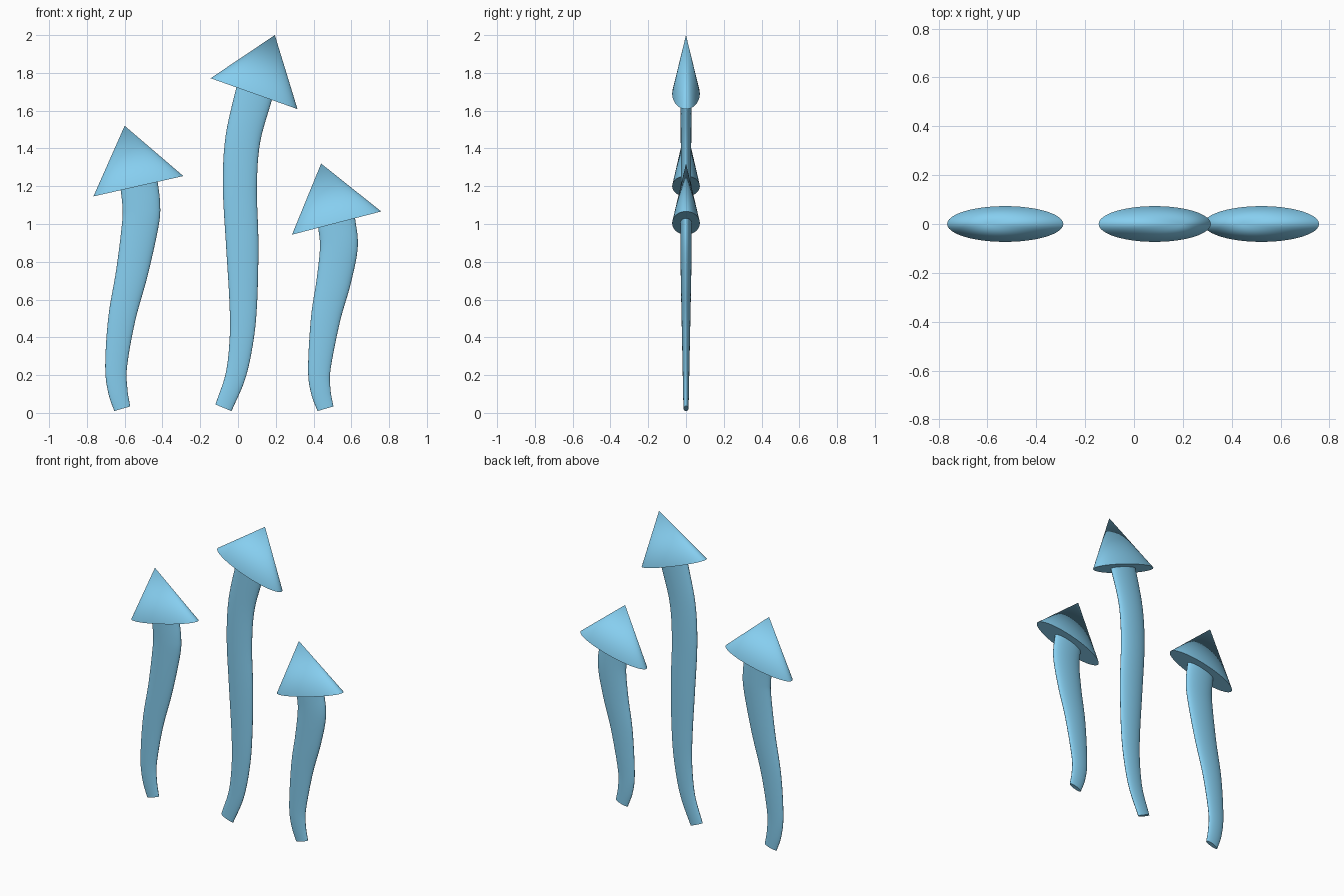
import bpy, bmesh, math
from mathutils import Vector

if "Cube" in bpy.data.objects:
    bpy.data.objects.remove(bpy.data.objects["Cube"])

FLAT = 0.3     # depth / width of everything
SIDES = 48

blue = bpy.data.materials.new("blue")
blue.diffuse_color = (0.24, 0.62, 0.87, 1)
blue.use_nodes = True
blue.node_tree.nodes["Principled BSDF"].inputs["Base Color"].default_value = blue.diffuse_color


def finish(name, bm):
    bmesh.ops.recalc_face_normals(bm, faces=bm.faces)
    me = bpy.data.meshes.new(name)
    bm.to_mesh(me)
    bm.free()
    ob = bpy.data.objects.new(name, me)
    bpy.context.collection.objects.link(ob)
    me.materials.append(blue)
    bpy.ops.object.select_all(action='DESELECT')
    ob.select_set(True)
    bpy.context.view_layer.objects.active = ob
    bpy.ops.object.shade_smooth_by_angle(angle=math.radians(40))


def ring(bm, x, z, direction, r):
    # flattened circle perpendicular to a direction in the xz plane
    dx, dz = direction.normalized()
    side = Vector((dz, 0, -dx))
    return [bm.verts.new(Vector((x, 0, z)) + side * r * math.cos(a)
                         + Vector((0, r * FLAT * math.sin(a), 0)))
            for a in (2 * math.pi * i / SIDES for i in range(SIDES))]


def spline(pts, steps=6):
    # smooth path through (x, z, radius) points
    p = [Vector(q) for q in pts]
    p = [2 * p[0] - p[1]] + p + [2 * p[-1] - p[-2]]
    out = []
    for a, b, c, d in zip(p, p[1:], p[2:], p[3:]):
        for k in range(steps):
            t = k / steps
            out.append(0.5 * (2 * b + (c - a) * t + (2 * a - 5 * b + 4 * c - d) * t * t
                              + (3 * b - a - 3 * c + d) * t ** 3))
    return out + [p[-2]]


def stem(name, pts, start, end):
    # curved stalk widening upwards
    path = spline(pts)
    bm = bmesh.new()
    rings = []
    for i, q in enumerate(path):
        d = (path[min(i + 1, len(path) - 1)] - path[max(i - 1, 0)]).to_2d()
        if i == 0:
            d = Vector(start)
        if i == len(path) - 1:
            d = Vector(end)
        rings.append(ring(bm, q.x, q.y, d, q.z))
    for lo, hi in zip(rings, rings[1:]):
        for i in range(SIDES):
            j = (i + 1) % SIDES
            bm.faces.new((lo[i], lo[j], hi[j], hi[i]))
    bm.faces.new(rings[0])
    bm.faces.new(rings[-1])
    finish(name, bm)


def cap(name, base, tip, r):
    # tilted pointed cone
    bm = bmesh.new()
    rim = ring(bm, *base, Vector(tip) - Vector(base), r)
    apex = bm.verts.new((tip[0], 0, tip[1]))
    for i in range(SIDES):
        bm.faces.new((rim[i], rim[(i + 1) % SIDES], apex))
    bm.faces.new(rim)
    finish(name, bm)


stem("left_stem", [(-.613, .022, .044), (-.637, .12, .052), (-.645, .25, .058), (-.615, .5, .072),
                   (-.56, .75, .085), (-.517, 1.0, .097), (-.512, 1.1, .1), (-.524, 1.21, .1)],
     (-.28, .96), (-.22, .97))
cap("left_cap", (-.5275, 1.2), (-.6, 1.52), .244)

stem("middle_stem", [(-.077, .027, .046), (-.012, .2, .054), (.02, .4, .064), (.028, .6, .074),
                     (.022, .9, .086), (.01, 1.2, .09), (.026, 1.45, .093), (.088, 1.70, .1)],
     (.38, .92), (.33, .94))
cap("middle_cap", (.085, 1.69), (.195, 2.0), .244)

stem("right_stem", [(.463, .022, .044), (.437, .12, .053), (.431, .24, .06), (.464, .5, .078),
                    (.507, .7, .091), (.534, .88, .1), (.522, 1.01, .1)],
     (-.28, .96), (-.24, .97))
cap("right_cap", (.522, 1.005), (.44, 1.32), .244)
